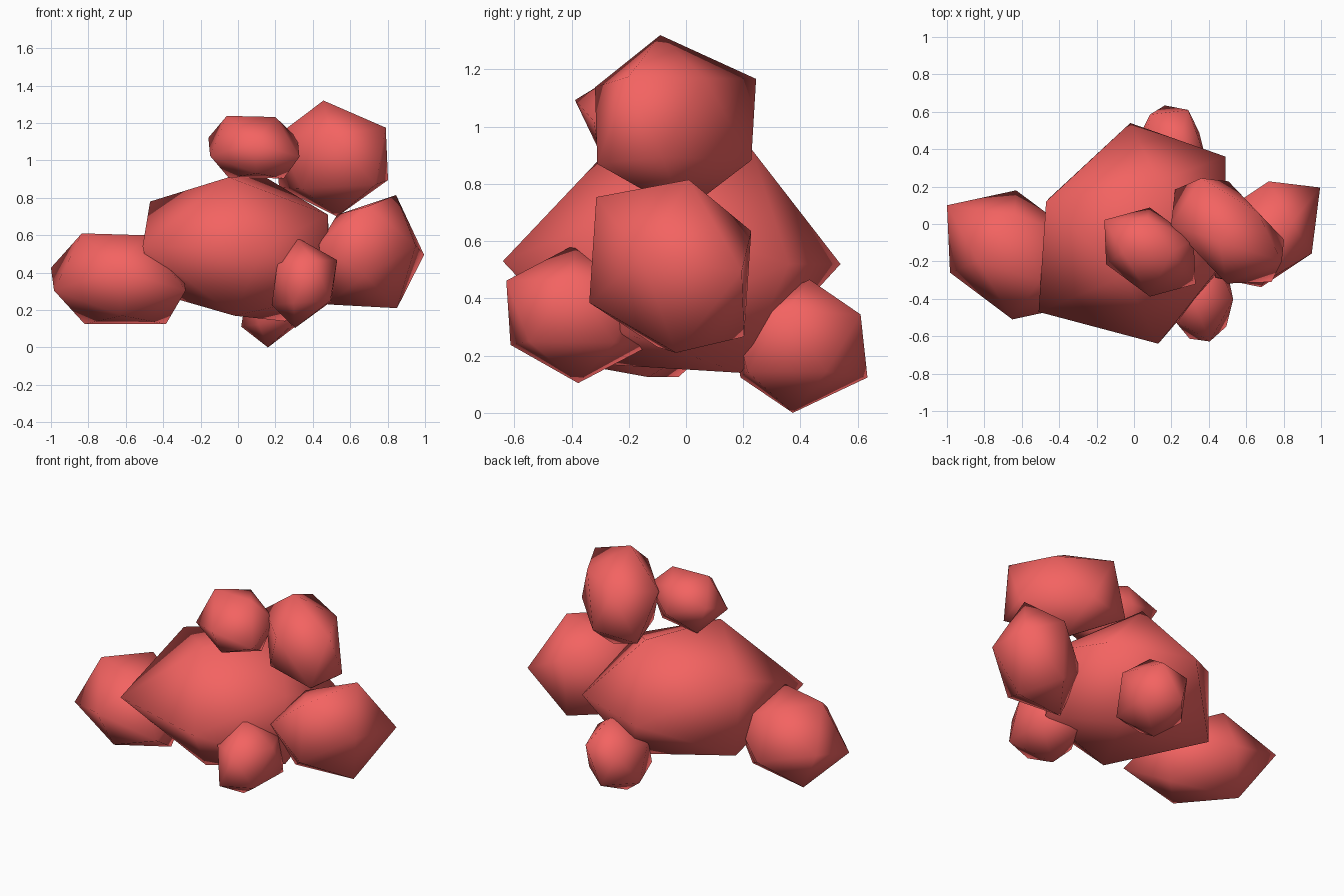
import bpy, bmesh
from mathutils import Matrix, Vector

red = bpy.data.materials.new("red")
red.diffuse_color = (0.9, 0.125, 0.12, 1)


def lump(name, centre, a, b, c, pulls=()):
    """Smooth-shaded 20-sided ball, stretched so one face's corners sit at a, b, c from its
    centre; each pull point then drags the nearest corner onto it (world position)."""
    bm = bmesh.new()
    bmesh.ops.create_icosphere(bm, subdivisions=1, radius=1)
    bm.faces.ensure_lookup_table()
    source = Matrix([v.co for v in bm.faces[0].verts]).transposed()
    target = Matrix([Vector(p) for p in (a, b, c)]).transposed()
    stretch = target @ source.inverted()
    for v in bm.verts:
        v.co = stretch @ v.co
    for p in pulls:
        q = Vector(p) - Vector(centre)
        min(bm.verts, key=lambda v: (v.co - q).length).co = q
    bmesh.ops.recalc_face_normals(bm, faces=bm.faces)
    for f in bm.faces:
        f.smooth = True
    mesh = bpy.data.meshes.new(name)
    bm.to_mesh(mesh)
    bm.free()
    mesh.materials.append(red)
    obj = bpy.data.objects.new(name, mesh)
    obj.location = centre
    bpy.context.collection.objects.link(obj)
    return obj


# Large central mass
lump("main_lump", (0.01, -0.05, 0.53),
     (-0.075, 0.588, 0.0), (-0.48, 0.17, 0.25), (0.12, 0.28, 0.39),
     [(-0.02, 0.54, 0.52), (0.13, -0.64, 0.53), (-0.51, -0.47, 0.54), (0.49, 0.36, 0.52),
      (-0.05, -0.28, 0.91), (-0.02, -0.3, 0.17), (0.25, 0.19, 0.14), (0.48, -0.2, 0.71)])

# Side lumps
lump("left_lump", (-0.64, -0.165, 0.365),
     (0.18, -0.139, 0.24), (-0.255, -0.034, 0.24), (-0.01, -0.345, 0.05),
     [(-0.835, -0.2, 0.61), (-0.62, -0.38, 0.17), (-0.64, 0.05, 0.6), (-0.5, -0.3, 0.6)])
lump("right_lump", (0.70, -0.055, 0.51),
     (0.17, 0.06, 0.297), (-0.15, -0.02, 0.3), (0.02, 0.283, 0.125),
     [(0.995, 0.195, 0.495), (0.48, -0.1, 0.23), (0.53, -0.07, 0.71), (0.845, 0.01, 0.815)])

# Upper lumps
lump("upper_right_lump", (0.50, -0.045, 1.01),
     (-0.03, -0.035, 0.31), (-0.2, 0.275, 0.135), (0.16, 0.11, 0.16),
     [(0.457, -0.09, 1.32), (0.36, 0.245, 1.167), (0.735, -0.31, 0.87), (0.79, -0.2, 1.175)])
lump("top_lump", (0.085, -0.15, 1.07),
     (0.135, -0.108, 0.163), (-0.16, -0.042, 0.166), (0.0, -0.238, 0.023),
     [(0.2, -0.15, 1.232), (-0.06, -0.15, 1.238), (0.07, 0.03, 1.2), (0.1, -0.31, 0.93)])

# Lower lumps
lump("lower_front_lump", (0.355, -0.38, 0.347),
     (0.0, 0.0, 0.243), (0.175, -0.024, 0.12), (0.05, -0.248, 0.115),
     [(0.31, -0.384, 0.59), (0.305, -0.377, 0.104)])
lump("lower_back_lump", (0.20, 0.40, 0.234),
     (0.02, 0.01, 0.234), (0.09, 0.21, 0.11), (-0.115, 0.185, 0.09),
     [(0.16, 0.373, 0.0), (0.24, 0.432, 0.466)])
